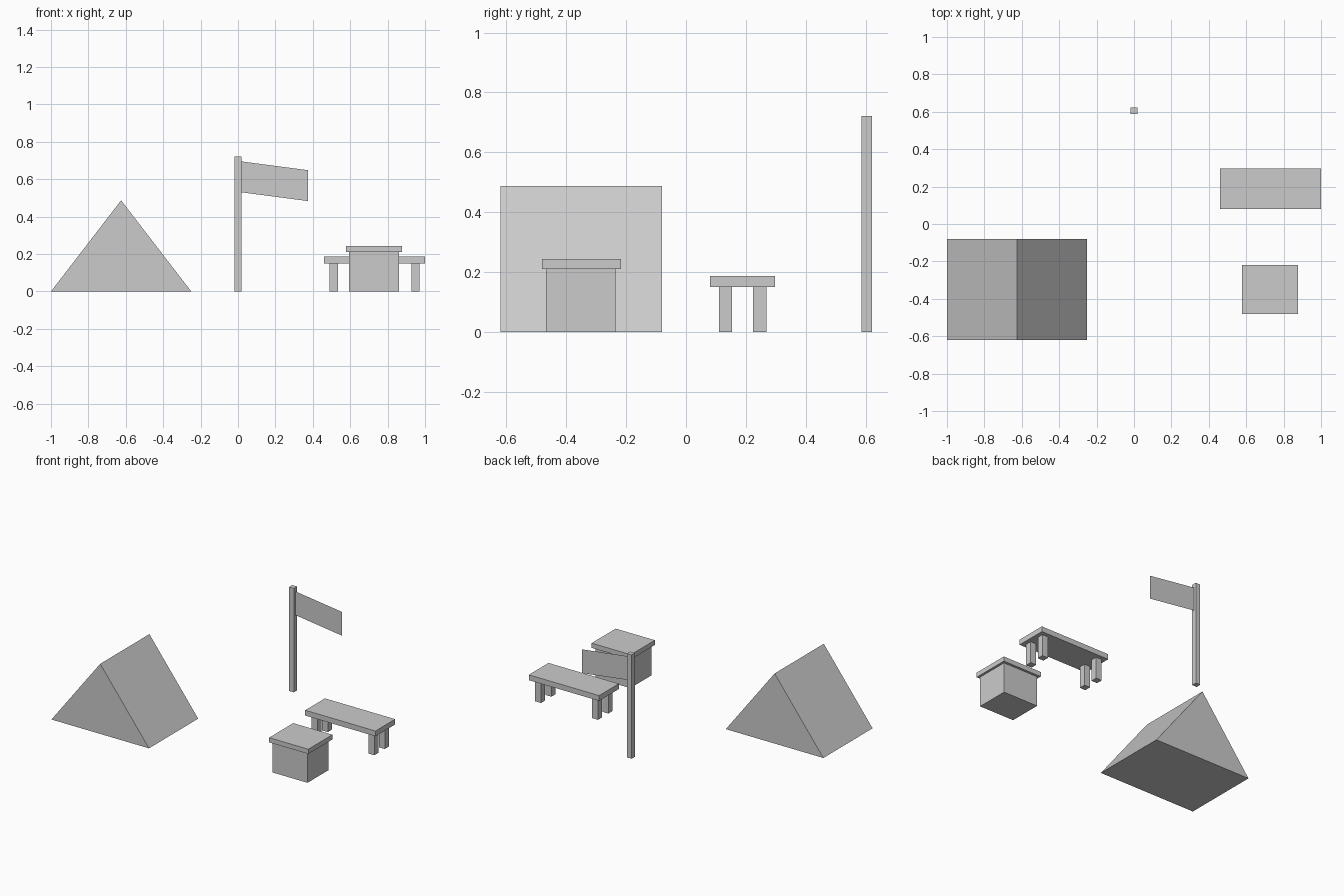
import bpy
import bmesh

cube = bpy.data.objects.get("Cube")
if cube:
    bpy.data.objects.remove(cube, do_unlink=True)

GREY = (0.6, 0.6, 0.6, 1.0)
grey = bpy.data.materials.new("plain_grey")
grey.use_nodes = True
grey.diffuse_color = GREY
grey.node_tree.nodes["Principled BSDF"].inputs["Base Color"].default_value = GREY


def add_object(name, bm):
    mesh = bpy.data.meshes.new(name)
    bm.to_mesh(mesh)
    bm.free()
    mesh.materials.append(grey)
    obj = bpy.data.objects.new(name, mesh)
    bpy.context.collection.objects.link(obj)
    return obj


def box(name, x, y, z):
    """Box from (min, max) ranges on each axis."""
    bm = bmesh.new()
    bmesh.ops.create_cube(bm, size=1)
    for v in bm.verts:
        v.co = [r[0] if c < 0 else r[1] for c, r in zip(v.co, (x, y, z))]
    return add_object(name, bm)


def sheet(name, outline, y, depth=0.0):
    """Flat xz outline at y, optionally extruded towards +y."""
    bm = bmesh.new()
    face = bm.faces.new([bm.verts.new((x, y, z)) for x, z in outline])
    if depth:
        new = bmesh.ops.extrude_face_region(bm, geom=[face], use_keep_orig=True)["geom"]
        verts = [g for g in new if isinstance(g, bmesh.types.BMVert)]
        bmesh.ops.translate(bm, verts=verts, vec=(0, depth, 0))
        bmesh.ops.recalc_face_normals(bm, faces=bm.faces)
    return add_object(name, bm)


# Tent: closed triangular prism
sheet("tent", [(-1, 0), (-0.25, 0), (-0.625, 0.487)], y=-0.62, depth=0.54)

# Flag on its pole
box("flag_pole", (-0.018, 0.018), (0.587, 0.622), (0, 0.722))
sheet("flag", [(0.018, 0.53), (0.375, 0.483), (0.375, 0.648), (0.018, 0.695)], y=0.604)

# Crate with an overhanging lid
box("crate", (0.593, 0.862), (-0.468, -0.235), (0, 0.21))
box("crate_lid", (0.577, 0.878), (-0.482, -0.218), (0.21, 0.243))

# Bench with four square legs
BX, BY, HALF = 0.73, 0.189, 0.0225
box("bench_seat", (0.46, 1.0), (0.081, 0.297), (0.15, 0.187))
for side, sx in (("right", -1), ("left", 1)):
    for end, sy in (("front", -1), ("back", 1)):
        cx, cy = BX + sx * 0.219, BY + sy * 0.057
        box(f"bench_leg_{end}_{side}", (cx - HALF, cx + HALF),
            (cy - HALF, cy + HALF), (0, 0.15))
